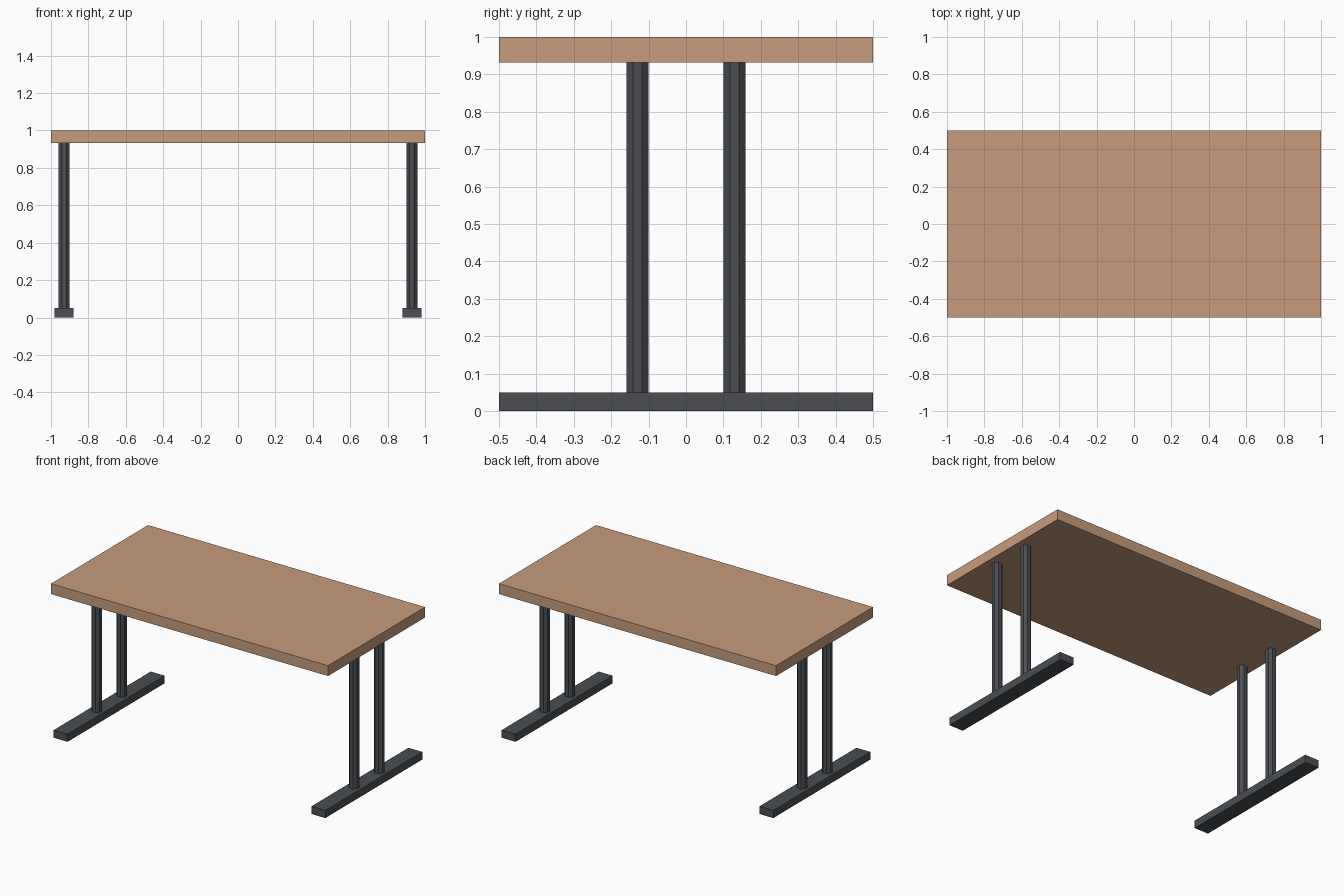
import bpy
from math import pi, cos

if "Cube" in bpy.data.objects:
    bpy.data.objects.remove(bpy.data.objects["Cube"])


def material(name, color):
    m = bpy.data.materials.new(name)
    m.diffuse_color = color
    m.use_nodes = True
    m.node_tree.nodes["Principled BSDF"].inputs["Base Color"].default_value = m.diffuse_color
    return m


wood = material("wood", (0.57, 0.33, 0.20, 1))
metal = material("dark_metal", (0.07, 0.076, 0.085, 1))


def box(name, size, center, mat):
    bpy.ops.mesh.primitive_cube_add(size=1, location=center)
    ob = bpy.context.object
    ob.name = name
    ob.scale = size
    bpy.ops.object.transform_apply(location=False, rotation=False, scale=True)
    ob.data.materials.append(mat)


def post(name, x, y, z0, z1, half_width):
    # octagonal tube with flats facing the axes
    bpy.ops.mesh.primitive_cylinder_add(
        vertices=8, radius=half_width / cos(pi / 8), depth=z1 - z0,
        location=(x, y, (z0 + z1) / 2), rotation=(0, 0, pi / 8))
    ob = bpy.context.object
    ob.name = name
    ob.data.materials.append(mat := metal)


TOP_Z = 0.932    # underside of the tabletop
FOOT_H = 0.05

# tabletop
box("tabletop", (2, 1, 1 - TOP_Z), (0, 0, (1 + TOP_Z) / 2), wood)

# foot bar and pair of posts at each end
for side, sx in (("left", -1), ("right", 1)):
    box(f"{side}_foot", (0.1, 1, FOOT_H), (0.93 * sx, 0, FOOT_H / 2), metal)
    for end, sy in (("front", -1), ("back", 1)):
        post(f"{side}_{end}_leg", 0.93 * sx, 0.13 * sy, FOOT_H, TOP_Z, 0.0295)
